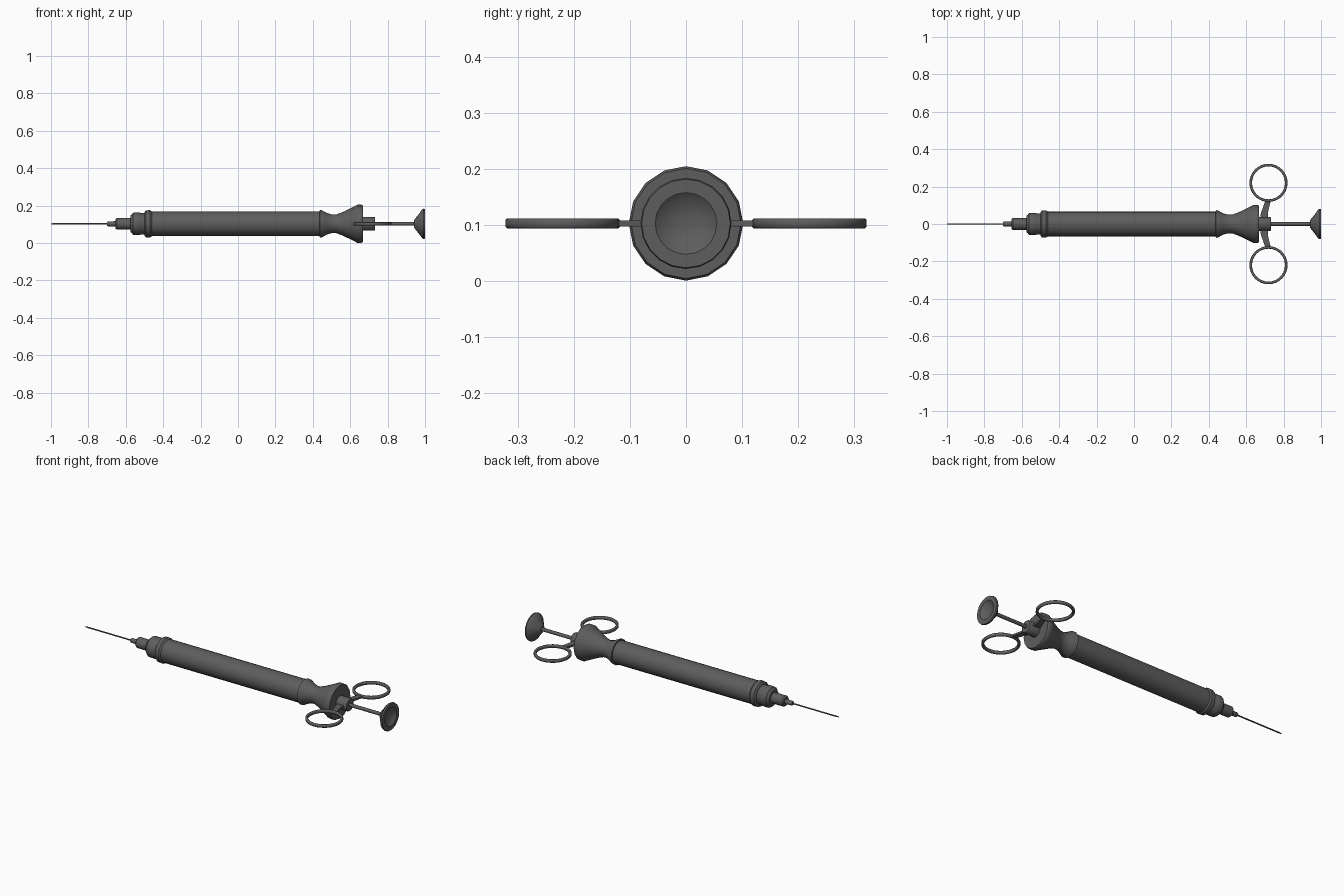
import bpy, bmesh
from math import sin, cos, pi

if "Cube" in bpy.data.objects:
    bpy.data.objects.remove(bpy.data.objects["Cube"])

ZC = 0.103  # height of the long axis

# Dark metal
dark = bpy.data.materials.new("dark_metal")
dark.diffuse_color = (0.11, 0.11, 0.11, 1)
dark.use_nodes = True
dark.node_tree.nodes["Principled BSDF"].inputs["Base Color"].default_value = dark.diffuse_color


def finish(name, bm, angle=0.6):
    bmesh.ops.recalc_face_normals(bm, faces=bm.faces)
    me = bpy.data.meshes.new(name)
    bm.to_mesh(me)
    bm.free()
    me.materials.append(dark)
    ob = bpy.data.objects.new(name, me)
    bpy.context.collection.objects.link(ob)
    bpy.ops.object.select_all(action='DESELECT')
    ob.select_set(True)
    bpy.context.view_layer.objects.active = ob
    bpy.ops.object.shade_smooth_by_angle(angle=angle)
    return ob


def lathe(name, profile, sides=16):
    """Revolve (x, radius) points about the long axis, capped at both ends."""
    bm = bmesh.new()
    rings = [[bm.verts.new((x, r * cos(2 * pi * i / sides), ZC + r * sin(2 * pi * i / sides)))
              for i in range(sides)] for x, r in profile]
    for a, b in zip(rings, rings[1:]):
        for i in range(sides):
            j = (i + 1) % sides
            bm.faces.new((a[i], a[j], b[j], b[i]))
    bm.faces.new(rings[0])
    bm.faces.new(rings[-1])
    return finish(name, bm)


# Needle and stepped tip
lathe("needle", [(-1.0, 0.002), (-0.985, 0.004), (-0.69, 0.004)], 8)
lathe("needle_hub", [(-0.70, 0.010), (-0.695, 0.013), (-0.655, 0.014), (-0.655, 0.026),
                     (-0.648, 0.031), (-0.575, 0.031)])
lathe("tip_cap", [(-0.575, 0.045), (-0.567, 0.050), (-0.562, 0.058), (-0.555, 0.060),
                  (-0.525, 0.060), (-0.52, 0.057), (-0.49, 0.057)])
lathe("front_collar", [(-0.50, 0.062), (-0.493, 0.072), (-0.47, 0.073), (-0.46, 0.066)])

# Barrel
lathe("barrel", [(-0.49, 0.066), (0.45, 0.066)], 24)

# Waisted grip at the rear
lathe("rear_grip", [(0.436, 0.066), (0.438, 0.074), (0.447, 0.073), (0.475, 0.058),
                    (0.50, 0.050), (0.525, 0.050), (0.56, 0.063), (0.61, 0.087),
                    (0.626, 0.095), (0.638, 0.102), (0.66, 0.102), (0.667, 0.098)])

# Finger-ring hub, plunger rod and dished thumb pad
lathe("ring_hub", [(0.65, 0.037), (0.728, 0.037), (0.733, 0.034)])
lathe("plunger_rod", [(0.70, 0.010), (0.955, 0.010)], 12)
lathe("thumb_pad", [(0.942, 0.020), (0.947, 0.028), (0.965, 0.050), (0.985, 0.077), (0.992, 0.081),
                    (1.0, 0.079), (1.0, 0.055), (0.988, 0.040), (0.982, 0.015)], 20)

# Finger rings and their arms, one pair on each side
for side, label in ((1, "left"), (-1, "right")):
    bm = bmesh.new()
    section = [(0.102, -0.006), (0.102, 0.006), (0.099, 0.009), (0.091, 0.009),
               (0.088, 0.006), (0.088, -0.006), (0.091, -0.009), (0.099, -0.009)]
    n = 32
    loops = [[bm.verts.new((0.719 + r * cos(2 * pi * i / n),
                            side * 0.22 + r * sin(2 * pi * i / n), ZC + z))
              for r, z in section] for i in range(n)]
    for i in range(n):
        a, b = loops[i], loops[(i + 1) % n]
        for k in range(8):
            m = (k + 1) % 8
            bm.faces.new((a[k], a[m], b[m], b[k]))
    finish(label + "_finger_ring", bm, 0.8)

    bm = bmesh.new()
    outline = [(0.672, 0.02), (0.716, 0.02), (0.716, 0.06), (0.731, 0.124), (0.702, 0.124), (0.679, 0.06)]
    base = bm.faces.new([bm.verts.new((x, side * y, ZC - 0.0055)) for x, y in outline])
    ext = bmesh.ops.extrude_face_region(bm, geom=[base], use_keep_orig=True)
    bmesh.ops.translate(bm, vec=(0, 0, 0.011),
                        verts=[v for v in ext["geom"] if isinstance(v, bmesh.types.BMVert)])
    finish(label + "_ring_arm", bm)
